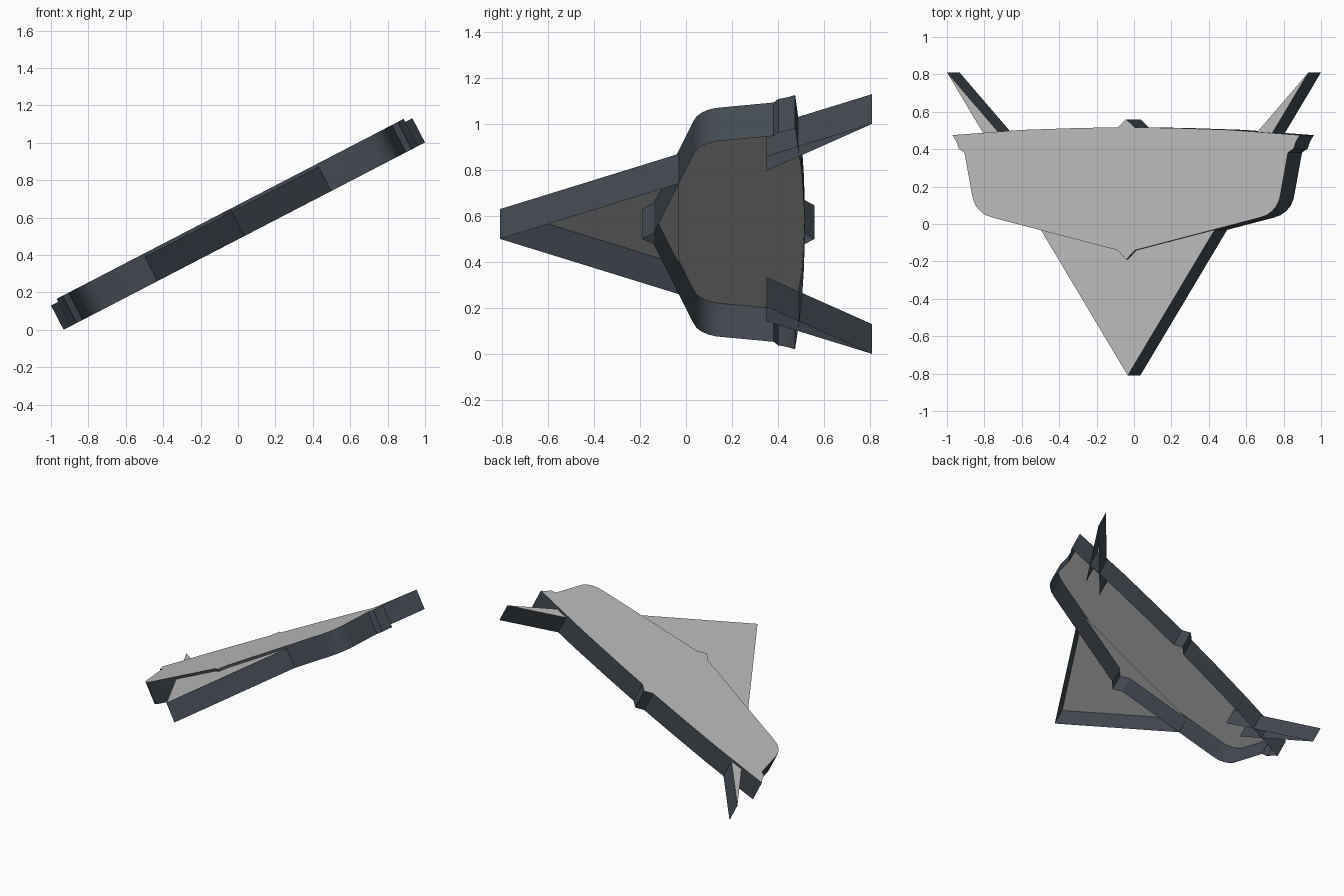
import bpy
import bmesh
from math import radians
from mathutils import Matrix

cube = bpy.data.objects.get("Cube")
if cube:
    bpy.data.objects.remove(cube)


def make_material(name, colour):
    mat = bpy.data.materials.new(name)
    mat.use_nodes = True
    mat.diffuse_color = colour
    mat.node_tree.nodes["Principled BSDF"].inputs["Base Color"].default_value = colour
    return mat


LIGHT = make_material("light grey", (0.52, 0.52, 0.52, 1))
DARK = make_material("dark slate", (0.055, 0.068, 0.082, 1))

# Every part lies in one plane that is tilted sideways
TILT = Matrix.Translation((0, 0, 0.566)) @ Matrix.Rotation(radians(-27.4), 4, 'Y')
BOTTOM = -0.073


def shell(name, outline, top, open_sides=(), smooth=False):
    """Flat lid with thin side walls and an open underside."""
    bm = bmesh.new()
    upper = [bm.verts.new((x, y, top)) for x, y in outline]
    lower = [bm.verts.new((x, y, BOTTOM)) for x, y in outline]
    bm.faces.new(upper).material_index = 0
    count = len(outline)
    for i in range(count):
        if i not in open_sides:
            j = (i + 1) % count
            wall = bm.faces.new((upper[j], upper[i], lower[i], lower[j]))
            wall.material_index = 1
    bmesh.ops.recalc_face_normals(bm, faces=bm.faces)
    lid = next(f for f in bm.faces if f.material_index == 0)
    lid.normal_update()
    if lid.normal.z < 0:
        bmesh.ops.reverse_faces(bm, faces=bm.faces)
    bm.transform(TILT)
    mesh = bpy.data.meshes.new(name)
    bm.to_mesh(mesh)
    bm.free()
    mesh.materials.append(LIGHT)
    mesh.materials.append(DARK)
    obj = bpy.data.objects.new(name, mesh)
    bpy.context.collection.objects.link(obj)
    if smooth:
        bpy.ops.object.select_all(action='DESELECT')
        obj.select_set(True)
        bpy.context.view_layer.objects.active = obj
        bpy.ops.object.shade_smooth_by_angle(angle=radians(25))
    return obj


# Broad shield: half outline from the front point round to the rear point
half = [(0, -0.19), (0.053, -0.14), (0.80, 0.033), (0.845, 0.047),
        (0.88, 0.07), (0.905, 0.097), (0.922, 0.13), (0.93, 0.165),
        (0.974, 0.382), (1.008, 0.402), (1.022, 0.44), (1.045, 0.475),
        (0.63, 0.503), (0.3, 0.513), (0.05, 0.517), (0, 0.56)]
mirrored = [(-x, y) for x, y in reversed(half[1:-1])]
shell("shield", half + mirrored, 0.091, smooth=True)

# Pointed nose, open where it meets the shield
shell("nose", [(0, -0.81), (0.524, -0.03), (-0.524, -0.03)], 0.073, open_sides=(1,))

# Swept tail fins, open at their roots inside the shield
for side, label in ((1, "left"), (-1, "right")):
    fin = [(side * x, y) for x, y in ((0.779, 0.35), (1.088, 0.81), (0.643, 0.35))]
    shell(label + "_tail_fin", fin, 0.073, open_sides=(2,))
